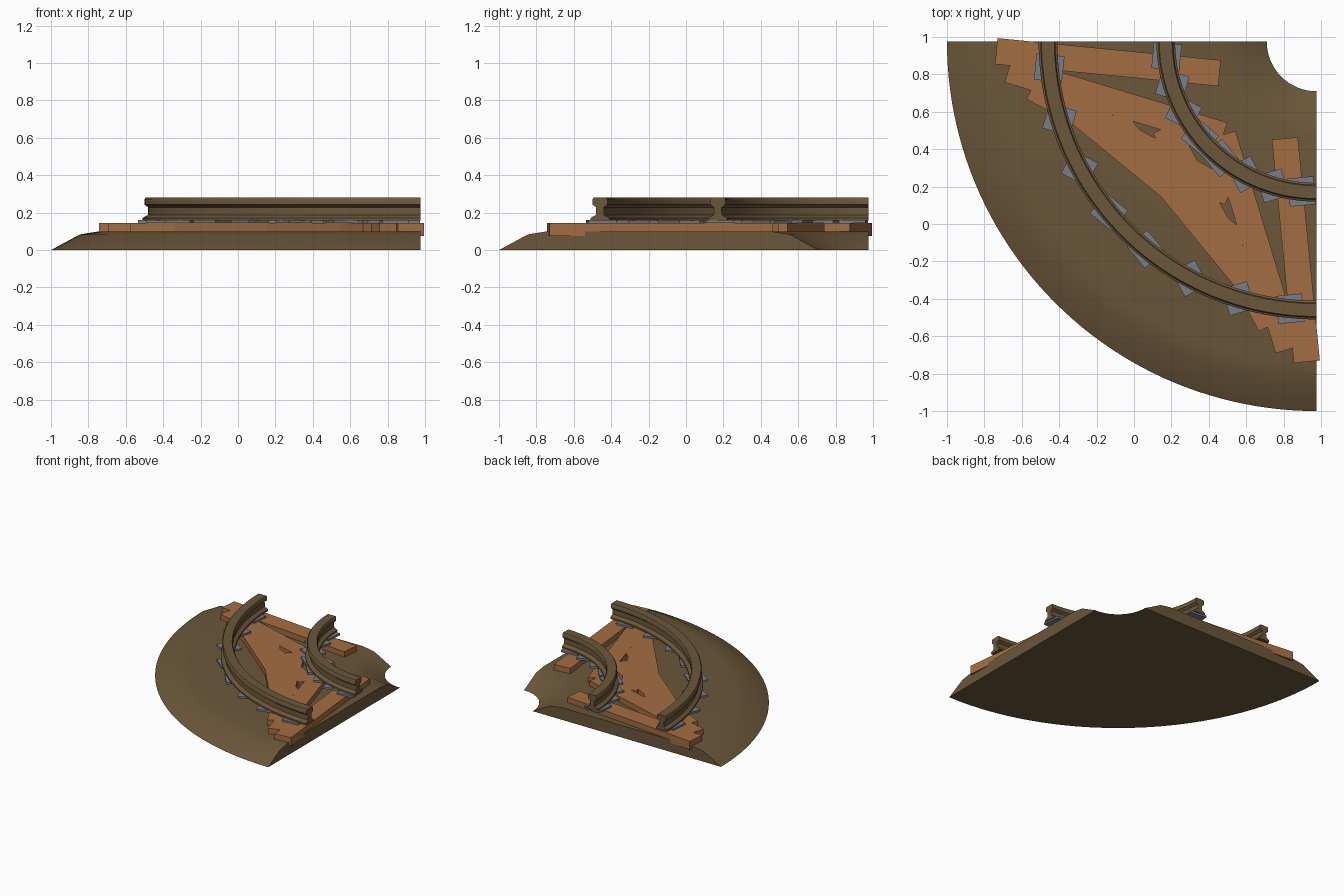
import bpy, bmesh, math

cube = bpy.data.objects.get("Cube")
if cube:
    bpy.data.objects.remove(cube, do_unlink=True)

CENTRE = 0.975        # x and y of the curve's centre
TIES = 8
STEP = math.pi / 2 / TIES


def material(name, rgb):
    m = bpy.data.materials.new(name)
    m.use_nodes = True
    m.diffuse_color = (*rgb, 1)
    bsdf = next(n for n in m.node_tree.nodes if n.type == 'BSDF_PRINCIPLED')
    bsdf.inputs["Base Color"].default_value = (*rgb, 1)
    return m


brown = material("earthy brown", (0.147, 0.095, 0.042))
wood = material("warm wood", (0.37, 0.155, 0.055))
steel = material("blue grey steel", (0.188, 0.205, 0.242))


def finish(name, bm, mat, smooth=None):
    bmesh.ops.recalc_face_normals(bm, faces=bm.faces)
    mesh = bpy.data.meshes.new(name)
    bm.to_mesh(mesh)
    bm.free()
    mesh.materials.append(mat)
    ob = bpy.data.objects.new(name, mesh)
    bpy.context.collection.objects.link(ob)
    if smooth:
        bpy.ops.object.select_all(action='DESELECT')
        ob.select_set(True)
        bpy.context.view_layer.objects.active = ob
        bpy.ops.object.shade_smooth_by_angle(angle=math.radians(smooth))
    return ob


def on_arc(r, t, z):
    return (CENTRE - r * math.cos(t), CENTRE - r * math.sin(t), z)


def sweep(name, profile, mat, smooth, segments=48):
    """Carry a closed (radius, height) profile round the quarter circle."""
    bm = bmesh.new()
    rings = [[bm.verts.new(on_arc(r, math.pi / 2 * i / segments, z)) for r, z in profile]
             for i in range(segments + 1)]
    n = len(profile)
    for a, b in zip(rings, rings[1:]):
        for j in range(n):
            k = (j + 1) % n
            bm.faces.new((a[j], a[k], b[k], b[j]))
    bm.faces.new(rings[0])
    bm.faces.new(rings[-1])
    return finish(name, bm, mat, smooth)


def block(name, radius, t, size, z, mat):
    """Box centred on the arc, turned against the direction of the curve."""
    bm = bmesh.new()
    bmesh.ops.create_cube(bm, size=1)
    bmesh.ops.scale(bm, vec=size, verts=bm.verts)
    ob = finish(name, bm, mat)
    ob.location = on_arc(radius, t, z)
    ob.rotation_euler.z = -t
    return ob


# Ballast bed with sloping shoulders
half = [(0.855, 0), (0.70, 0.084), (0.60, 0.1)]
middle = 1.12
bed = [(middle - d, z) for d, z in half] + [(middle + d, z) for d, z in reversed(half)]
sweep("ballast_bed", bed, brown, 40)

# Rails: foot, web and head
rail_half = [(0.05, 0.158), (0.05, 0.172), (0.022, 0.188), (0.02, 0.228),
             (0.04, 0.243), (0.04, 0.272), (0.034, 0.28)]
for name, radius in (("outer", 1.435), ("inner", 0.805)):
    section = [(radius + d, z) for d, z in rail_half]
    section += [(radius - d, z) for d, z in reversed(rail_half)]
    sweep(name + "_rail", section, brown, 50)

# Wooden ties, each with a steel plate under either rail
for i in range(TIES):
    t = (i + 0.5) * STEP
    block(f"tie_{i + 1}", middle, t, (1.2, 0.14, 0.07), 0.11, wood)
    block(f"outer_plate_{i + 1}", 1.435, t, (0.15, 0.14, 0.016), 0.152, steel)
    block(f"inner_plate_{i + 1}", 0.805, t, (0.15, 0.14, 0.016), 0.152, steel)
